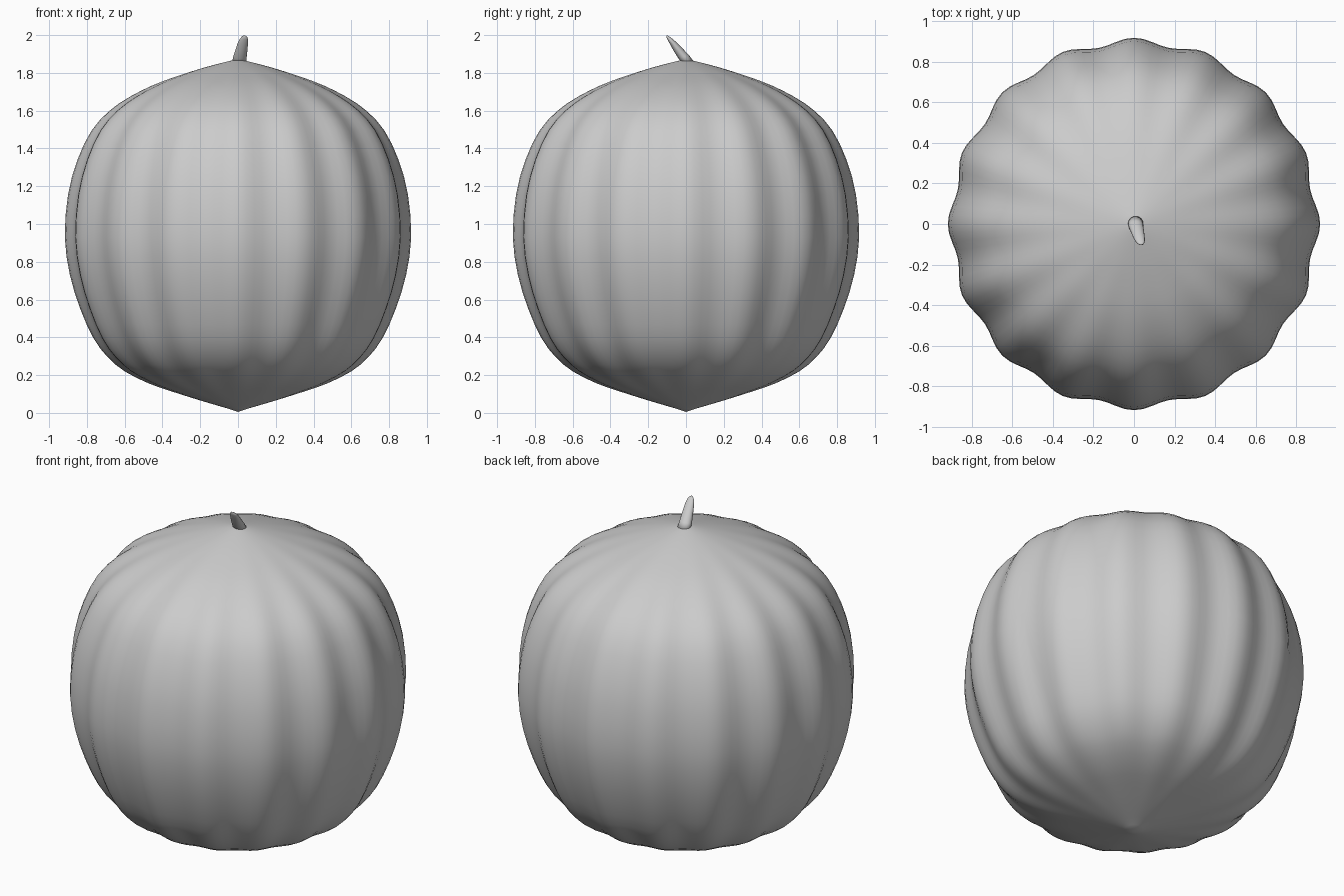
import bpy, bmesh, math
from mathutils import Vector

if "Cube" in bpy.data.objects:
    bpy.data.objects.remove(bpy.data.objects["Cube"])


def skin(name, rings, bottom, top):
    """Join equal-length rings into a closed smooth surface with pole points."""
    bm = bmesh.new()
    loops = [[bm.verts.new(p) for p in ring] for ring in rings]
    lo, hi = bm.verts.new(bottom), bm.verts.new(top)
    n = len(loops[0])
    for i in range(n):
        j = (i + 1) % n
        for a, b in zip(loops, loops[1:]):
            bm.faces.new((a[i], a[j], b[j], b[i]))
        bm.faces.new((lo, loops[0][j], loops[0][i]))
        bm.faces.new((hi, loops[-1][i], loops[-1][j]))
    bmesh.ops.recalc_face_normals(bm, faces=bm.faces)
    for f in bm.faces:
        f.smooth = True
    mesh = bpy.data.meshes.new(name)
    bm.to_mesh(mesh)
    bm.free()
    obj = bpy.data.objects.new(name, mesh)
    bpy.context.collection.objects.link(obj)
    return obj


def refine(pts):
    """Insert a smooth midpoint between neighbouring profile points."""
    out = [pts[0]]
    for i in range(len(pts) - 1):
        p0, p1, p2 = pts[max(i - 1, 0)], pts[i], pts[i + 1]
        p3 = pts[min(i + 2, len(pts) - 1)]
        out.append(tuple((9 * (b + c) - a - d) / 16 for a, b, c, d in zip(p0, p1, p2, p3)))
        out.append(p2)
    return out


# ribbed gourd body: 16 soft ribs fading out towards both poles
profile = [(0.05, 0.022), (0.18, 0.06), (0.34, 0.11), (0.47, 0.155), (0.60, 0.22),
           (0.69, 0.295), (0.765, 0.395), (0.835, 0.55), (0.89, 0.73), (0.917, 0.93),
           (0.90, 1.155), (0.85, 1.34), (0.775, 1.495), (0.68, 1.60), (0.57, 1.675),
           (0.45, 1.735), (0.33, 1.78), (0.18, 1.828), (0.05, 1.862)]
RIBS, SIDES = 16, 128
body_rings = []
for r, z in refine(profile):
    fade = min(1, max(0, (r - 0.2) / 0.45))
    depth = 0.018 * fade
    ring = []
    for i in range(SIDES):
        a = math.tau * i / SIDES
        rr = r * (1 - depth + depth * math.cos(RIBS * a))
        ring.append((rr * math.cos(a), rr * math.sin(a), z))
    body_rings.append(ring)
skin("gourd_body", body_rings, (0, 0, 0.005), (0, 0, 1.872))

# leaning, tapered stem: centre, half width in x, half width in y
stem = [((0.007, 0.010, 1.855), 0.038, 0.028), ((0.010, -0.012, 1.885), 0.036, 0.027),
        ((0.018, -0.040, 1.92), 0.032, 0.023), ((0.025, -0.066, 1.955), 0.028, 0.017),
        ((0.031, -0.087, 1.98), 0.022, 0.011), ((0.034, -0.098, 1.993), 0.013, 0.006)]
stem_rings = []
for c, rx, ry in stem:
    stem_rings.append([Vector(c) + Vector((rx * math.cos(t), ry * math.sin(t), -0.35 * ry * math.sin(t) * -1))
                       for t in (math.tau * k / 16 for k in range(16))])
skin("stem", stem_rings, (0.007, 0.012, 1.845), (0.034, -0.104, 2.0))
